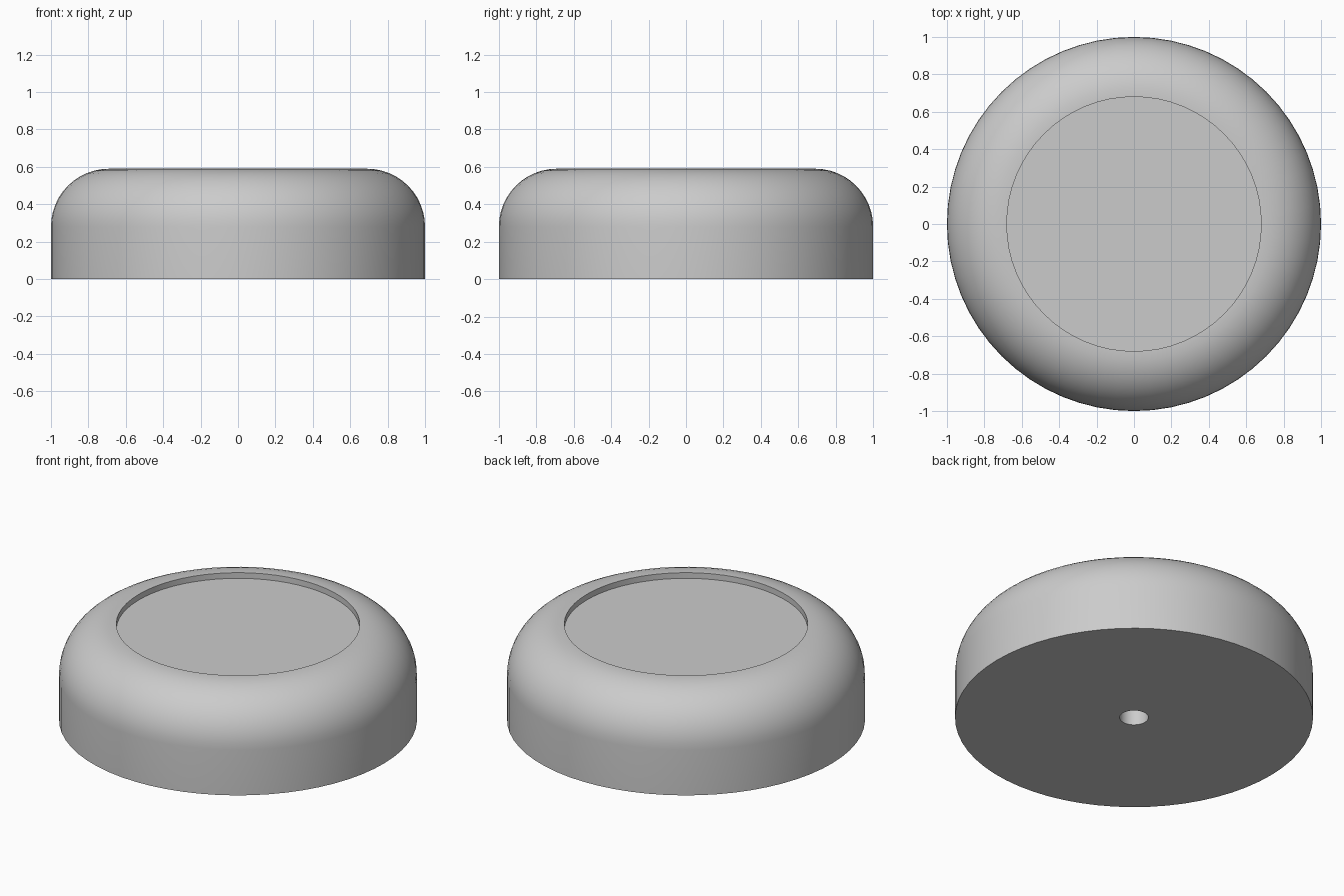
import bpy
import bmesh
import math
from mathutils import Vector

cube = bpy.data.objects.get("Cube")
if cube:
    bpy.data.objects.remove(cube, do_unlink=True)

# Single plain grey
grey = bpy.data.materials.new("light_grey")
grey.use_nodes = True
colour = (0.6, 0.6, 0.6, 1.0)
grey.diffuse_color = colour
grey.node_tree.nodes["Principled BSDF"].inputs["Base Color"].default_value = colour

SEGMENTS = 64
HEIGHT = 0.59
FILLET = 0.31
RIM = 0.68
RECESS = 0.035
HOLE = 0.08
HOLE_DEPTH = 0.3


def lathe(name, profile):
    """Revolve (radius, height) points that start and end on the axis."""
    bm = bmesh.new()
    points = [bm.verts.new((r, 0, z)) for r, z in profile]
    edges = [bm.edges.new(pair) for pair in zip(points, points[1:])]
    bmesh.ops.spin(bm, geom=points + edges, cent=(0, 0, 0), axis=(0, 0, 1),
                   angle=math.tau, steps=SEGMENTS, use_merge=True)
    bmesh.ops.remove_doubles(bm, verts=bm.verts, dist=0.0001)
    bmesh.ops.recalc_face_normals(bm, faces=bm.faces)
    mesh = bpy.data.meshes.new(name)
    bm.to_mesh(mesh)
    bm.free()
    mesh.materials.append(grey)
    obj = bpy.data.objects.new(name, mesh)
    bpy.context.collection.objects.link(obj)
    return obj


# Rounded shoulder between the straight wall and the top rim
shoulder = []
for i in range(13):
    a = math.pi / 2 * i / 12
    shoulder.append((1 - FILLET + FILLET * math.cos(a),
                     HEIGHT - FILLET + FILLET * math.sin(a)))

# Body: blind hole below, straight wall, shoulder, shallow recess on top
profile = [(0, HOLE_DEPTH), (HOLE, HOLE_DEPTH), (HOLE, 0), (1, 0)]
profile += shoulder
profile += [(RIM, HEIGHT), (RIM, HEIGHT - RECESS), (0, HEIGHT - RECESS)]
body = lathe("round_base", profile)

bpy.ops.object.select_all(action="DESELECT")
body.select_set(True)
bpy.context.view_layer.objects.active = body
bpy.ops.object.shade_smooth_by_angle(angle=math.radians(30))
